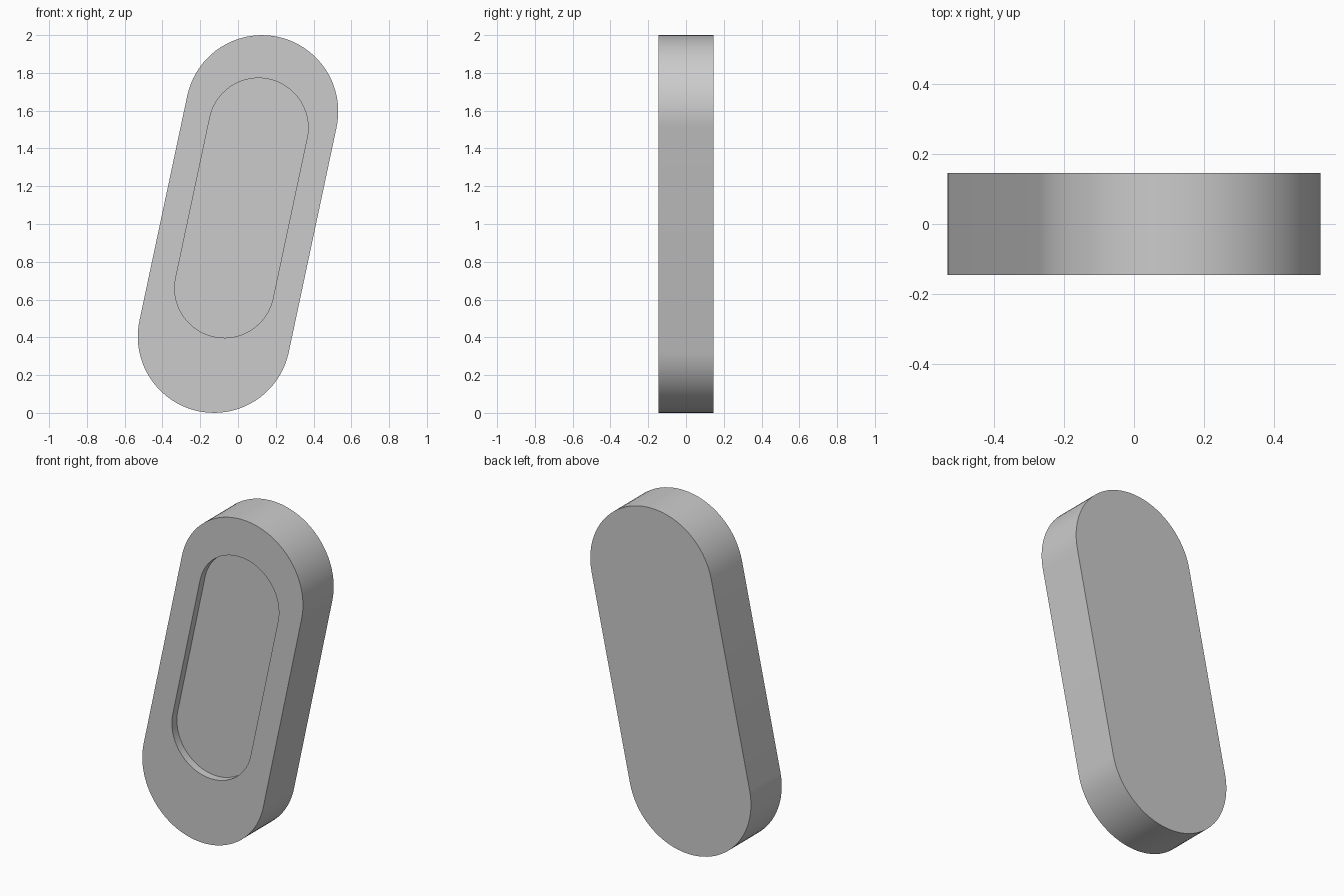
import bpy
import bmesh
from math import sin, cos, pi, radians

cube = bpy.data.objects.get("Cube")
if cube:
    bpy.data.objects.remove(cube, do_unlink=True)

TILT = radians(12)
HALF_DEPTH = 0.145
POCKET_DEPTH = 0.047
CAP_STEPS = 40

# Single grey material
grey = bpy.data.materials.new("plain_grey")
grey.use_nodes = True
colour = (0.6, 0.6, 0.6, 1)
grey.diffuse_color = colour
grey.node_tree.nodes["Principled BSDF"].inputs["Base Color"].default_value = colour


def capsule_ring(bm, radius, reach, y, shift=0.0):
    """Tilted capsule outline: two half circles, reach away from the middle."""
    ring = []
    for side in (1, -1):
        for i in range(CAP_STEPS + 1):
            a = pi * i / CAP_STEPS + (0 if side > 0 else pi)
            across = radius * cos(a)
            along = radius * sin(a) + side * reach + shift
            x = across * cos(TILT) + along * sin(TILT)
            z = along * cos(TILT) - across * sin(TILT) + 1
            ring.append(bm.verts.new((x, y, z)))
    return ring


def bridge(bm, first, second):
    n = len(first)
    for i in range(n):
        j = (i + 1) % n
        bm.faces.new((first[i], first[j], second[j], second[i]))


bm = bmesh.new()
# Back edge, front edge, pocket rim, pocket floor
rings = [
    capsule_ring(bm, 0.404, 0.609, HALF_DEPTH),
    capsule_ring(bm, 0.404, 0.609, -HALF_DEPTH),
    capsule_ring(bm, 0.263, 0.434, -HALF_DEPTH, 0.087),
    capsule_ring(bm, 0.263, 0.434, -HALF_DEPTH + POCKET_DEPTH, 0.087),
]
for first, second in zip(rings, rings[1:]):
    bridge(bm, first, second)
bm.faces.new(rings[0])
bm.faces.new(rings[-1])
bmesh.ops.recalc_face_normals(bm, faces=bm.faces)

mesh = bpy.data.meshes.new("capsule_body")
bm.to_mesh(mesh)
bm.free()
mesh.materials.append(grey)
body = bpy.data.objects.new("capsule_body", mesh)
bpy.context.collection.objects.link(body)

# Smooth round ends with crisp rims
bpy.ops.object.select_all(action="DESELECT")
body.select_set(True)
bpy.context.view_layer.objects.active = body
bpy.ops.object.shade_smooth_by_angle(angle=radians(30))
